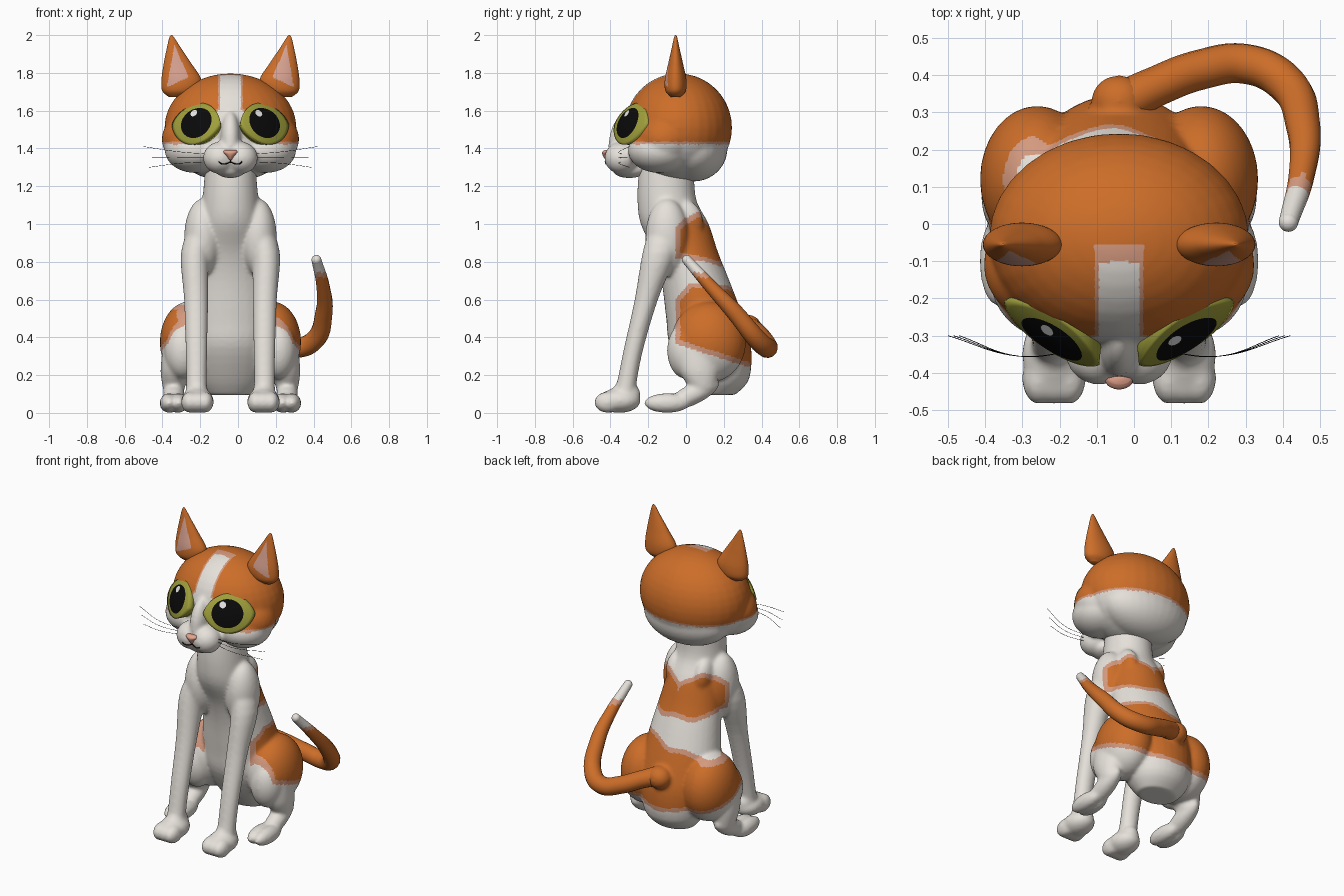
import bpy, bmesh, math
from mathutils import Vector, Matrix
from mathutils.bvhtree import BVHTree

if "Cube" in bpy.data.objects:
    bpy.data.objects.remove(bpy.data.objects["Cube"])

MID = -0.04  # x of the body's centre line


def material(name, color):
    m = bpy.data.materials.new(name)
    m.use_nodes = True
    m.diffuse_color = (*color, 1)
    bsdf = next(n for n in m.node_tree.nodes if n.type == 'BSDF_PRINCIPLED')
    bsdf.inputs["Base Color"].default_value = (*color, 1)
    bsdf.inputs["Roughness"].default_value = 0.7
    return m


white = material("white fur", (0.79, 0.75, 0.70))
orange = material("orange fur", (0.61, 0.155, 0.022))
blend = material("pale orange fur edge", (0.66, 0.32, 0.21))
ear_pink = material("ear pink", (0.68, 0.36, 0.28))
nose_pink = material("nose pink", (0.76, 0.36, 0.26))
olive = material("olive iris", (0.35, 0.35, 0.045))
black = material("black", (0.003, 0.003, 0.003))
glint = material("eye glint", (0.85, 0.85, 0.85))
FUR = [white, orange, blend]


def ball(bm, x, y, z, rx, ry, rz, tilt=0):
    mat = (Matrix.Translation((MID + x, y, z)) @ Matrix.Rotation(tilt, 4, 'X')
           @ Matrix.Diagonal((rx, ry, rz, 1)))
    bmesh.ops.create_uvsphere(bm, u_segments=32, v_segments=20, radius=1, matrix=mat)


def loft(bm, rings, side=1, n=32, steps=4):
    """Closed shape smoothly through level elliptical rings (x, y, z, rx, ry)."""
    rings = [Vector(r) for r in rings]
    path = []
    for i in range(len(rings) - 1):
        b, c = rings[i], rings[i + 1]
        a, d = rings[max(i - 1, 0)], rings[min(i + 2, len(rings) - 1)]
        for k in range(steps):
            t = k / steps
            path.append(b + .5 * t * (c - a + t * (2 * a - 5 * b + 4 * c - d
                                                   + t * (3 * b - 3 * c + d - a))))
    path.append(rings[-1])
    loops = []
    for x, y, z, rx, ry in path:
        angles = [2 * math.pi * i / n for i in range(n)]
        loops.append([bm.verts.new((MID + side * x + rx * math.cos(a), y + ry * math.sin(a), z))
                      for a in angles])
    for a, b in zip(loops, loops[1:]):
        for i in range(n):
            bm.faces.new((a[i], a[(i + 1) % n], b[(i + 1) % n], b[i]))
    bm.faces.new(loops[0])
    bm.faces.new(loops[-1])


def finish(name, source, mats, rule=None, modify=None):
    """Make the object, bake its modifiers and colour its faces by a rule."""
    if isinstance(source, bmesh.types.BMesh):
        bmesh.ops.recalc_face_normals(source, faces=source.faces)
        data = bpy.data.meshes.new(name)
        source.to_mesh(data)
        source.free()
    else:
        data = source
    obj = bpy.data.objects.new(name, data)
    bpy.context.collection.objects.link(obj)
    if modify:
        modify(obj)
    bpy.context.view_layer.update()
    dg = bpy.context.evaluated_depsgraph_get()
    mesh = bpy.data.meshes.new_from_object(obj.evaluated_get(dg))
    bpy.data.objects.remove(obj)
    obj = bpy.data.objects.new(name, mesh)
    bpy.context.collection.objects.link(obj)
    mesh.materials.clear()
    for m in mats:
        mesh.materials.append(m)
    for p in mesh.polygons:
        p.use_smooth = True
        p.material_index = rule(p.center, p.normal) if rule else 0
    return obj


def fuse(obj):
    r = obj.modifiers.new("fuse", 'REMESH')
    r.mode = 'VOXEL'
    r.voxel_size = 0.01
    s = obj.modifiers.new("soften", 'SMOOTH')
    s.factor = 0.5
    s.iterations = 10


def fur(d, edge):
    return 1 if d > 0 else 2 if d > -edge else 0


def tube(name, pts, radius, mats, rule=None, radii=None):
    curve = bpy.data.curves.new(name, 'CURVE')
    curve.dimensions = '3D'
    curve.bevel_depth = radius
    curve.bevel_resolution = 5
    curve.resolution_u = 10
    curve.use_fill_caps = True
    sp = curve.splines.new('BEZIER')
    sp.bezier_points.add(len(pts) - 1)
    for i, (bp, p) in enumerate(zip(sp.bezier_points, pts)):
        bp.co = p
        bp.handle_left_type = bp.handle_right_type = 'AUTO'
        bp.radius = radii[i] if radii else 1
    return finish(name, curve, mats, rule)


# Body, legs and paws fused into one skin
bm = bmesh.new()
loft(bm, [(0, .165, .095, .125, .095), (0, .17, .18, .19, .165), (0, .13, .35, .24, .215),
          (0, .10, .50, .245, .205), (0, .05, .70, .215, .18), (0, 0, .85, .19, .17),
          (0, -.06, 1.0, .17, .18), (0, -.10, 1.12, .15, .157),
          (0, -.105, 1.25, .138, .147), (0, -.10, 1.36, .13, .13)])
ball(bm, 0, .33, .45, .075, .07, .07)
for s in (-1, 1):
    ball(bm, s * .145, -.10, .93, .10, .115, .205)       # shoulder
    ball(bm, s * .10, .01, 1.02, .055, .08, .11, .3)     # shoulder blade
    loft(bm, [(.14, -.11, 1.02, .06, .07), (.187, -.14, .85, .075, .09),
              (.182, -.21, .60, .064, .062), (.18, -.275, .35, .058, .052),
              (.18, -.31, .18, .055, .052), (.18, -.33, .07, .06, .06)], s)
    ball(bm, s * .175, -.32, .095, .06, .08, .07)
    ball(bm, s * .175, -.35, .066, .086, .11, .066)      # front paw
    for toe in (.135, .175, .215):
        ball(bm, s * toe, -.415, .056, .046, .07, .056)
    ball(bm, s * .22, .12, .375, .154, .198, .215)       # thigh
    ball(bm, s * .25, 0, .33, .10, .10, .15)
    loft(bm, [(.27, .06, .34, .09, .12), (.295, .07, .22, .075, .105),
              (.30, .09, .13, .058, .07)], s)
    ball(bm, s * .30, .04, .10, .057, .15, .055, .45)    # raised heel
    for toe in (.275, .325):
        ball(bm, s * toe, -.10, .052, .05, .122, .052)   # hind paw


def body_paint(p, n):
    dx = p.x - MID
    front = p.y + .03 - max(0, .17 - abs(dx))
    wave = .01 * math.sin(p.x * 30)
    rump_top = .615 + .25 * dx + wave - p.z
    saddle_top = 1.05 - p.z
    rump = min(front, rump_top, .7 * (front + rump_top - .06), p.z - .375 + .32 * p.y)
    saddle = min(front, saddle_top, .7 * (front + saddle_top - .08), p.z - .83 + wave + .1 * p.y)
    return fur(max(rump, saddle), .027)


finish("body", bm, FUR, body_paint, fuse)

# Head with cheeks, muzzle and nose bridge
bm = bmesh.new()
ball(bm, 0, -.04, 1.51, .35, .284, .287)
ball(bm, 0, .04, 1.40, .29, .18, .175)
ball(bm, 0, -.30, 1.285, .08, .09, .042)
ball(bm, 0, -.33, 1.46, .052, .075, .14, -.25)
for s in (-1, 1):
    ball(bm, s * .192, -.11, 1.45, .172, .158, .145)
    ball(bm, s * .185, -.14, 1.39, .163, .168, .12)
    ball(bm, s * .055, -.342, 1.35, .09, .09, .085)


def head_paint(p, n):
    half = .056 + .9 * max(0, 1.61 - p.z)
    blaze = max(abs(p.x - MID) - half, (p.y + .09) * .35)
    return fur(min(p.z - 1.437, blaze - .012), .016)


head = finish("head", bm, FUR, head_paint, fuse)
skin = BVHTree.FromPolygons([v.co for v in head.data.vertices],
                            [p.vertices[:] for p in head.data.polygons])


def on_face(x, z):
    hit = skin.ray_cast(Vector((MID + x, -1, z)), Vector((0, 1, 0)))[0]
    return hit if hit else Vector((MID + x, -.4, z))


# Ears with pink inner faces
def ear_paint(p, n):
    x = abs(p.x - MID)
    inside = (n.y < -.2 and p.z > 1.73 + .45 * (.325 - x)
              and abs(x - .272 - (p.z - 1.75) * .12) < .06 * (1.95 - p.z) / .2)
    return 1 if inside else 0


for s, label in ((-1, "right"), (1, "left")):
    bm = bmesh.new()
    loft(bm, [(.28, -.055, 1.672, .045, .025), (.268, -.055, 1.705, .093, .054),
              (.260, -.055, 1.765, .105, .057), (.280, -.055, 1.85, .073, .039),
              (.299, -.055, 1.93, .038, .021), (.310, -.055, 1.985, .014, .009),
              (.312, -.055, 2.0, .003, .003)], s, 96, 12)
    finish(label + "_ear", bm, [orange, ear_pink], ear_paint)

# Almond eyes: a shallow dome of pupil and iris, with a skirt sunk into the head
for s, label in ((-1, "right"), (1, "left")):
    u = Vector((-s * .83, -.56, 0))
    flat = Vector((s * .56, -.83, 0))
    tilt = math.radians(22)
    v = Vector((0, 0, 1)) * math.cos(tilt) - flat * math.sin(tilt)
    n = flat * math.cos(tilt) + Vector((0, 0, 1)) * math.sin(tilt)
    centre = Vector((MID + s * .181, -.292, 1.53))

    def place(a, b, lift=0):
        t = min(1, (a / .155) ** 2 + (b / .12) ** 2)
        return centre + u * a + v * b + n * (.026 * (1 - t) + lift)

    bm = bmesh.new()
    N = 48
    loops = []
    for k in range(10):
        ring = []
        for i in range(N):
            c, q = math.cos(2 * math.pi * i / N), math.sin(2 * math.pi * i / N)
            pupil = Vector((.010 + .094 * c, .086 * q))
            rim = Vector((.154 * c, math.copysign(.119 * abs(q) ** 1.4, q)))
            w = pupil * ((k + 1) / 6) if k < 6 else pupil.lerp(rim, min(1, (k - 5) / 3))
            if k == 9:
                w = w * .8
            ring.append(bm.verts.new(place(w.x, w.y, -.07 if k == 9 else 0)))
        loops.append(ring)
    bm.faces.new(loops[0])
    for k in range(9):
        for i in range(N):
            j = (i + 1) % N
            f = bm.faces.new((loops[k][i], loops[k][j], loops[k + 1][j], loops[k + 1][i]))
            f.material_index = 1 if k >= 5 else 0
    bm.faces.new(loops[-1])
    inner = {tuple(round(e, 4) for e in f.calc_center_median())
             for f in bm.faces if f.material_index == 0}
    finish(label + "_eye", bm, [black, olive],
           lambda p, nn: 0 if tuple(round(e, 4) for e in p) in inner else 1)

    bm = bmesh.new()
    spot = [bm.verts.new(place(.012 + s * .026 + .02 * math.cos(a), .052 + .02 * math.sin(a), .003))
            for a in [2 * math.pi * i / 16 for i in range(16)]]
    bm.faces.new(spot if s < 0 else spot[::-1])
    finish(label + "_eye_glint", bm, [glint])

# Nose and mouth
bm = bmesh.new()
loft(bm, [(0, -.415, 1.34, .007, .012), (0, -.42, 1.36, .020, .02),
          (0, -.42, 1.38, .037, .024), (0, -.415, 1.392, .030, .015)])
finish("nose", bm, [nose_pink])
tube("mouth_line", [on_face(0, z) for z in (1.345, 1.335, 1.325)], .003, [black])
tube("mouth", [on_face(x, z) for x, z in ((-.062, 1.33), (-.05, 1.32), (-.02, 1.32), (0, 1.327),
                                          (.02, 1.32), (.05, 1.32), (.062, 1.33))], .0035, [black])

# Whiskers
for s, label in ((-1, "right"), (1, "left")):
    for k, (root, tip) in enumerate(((1.37, 1.41), (1.35, 1.355), (1.33, 1.30))):
        path = [(MID + s * .11, -.34, root), (MID + s * .27, -.355, root + .3 * (tip - root)),
                (MID + s * (.46 - .015 * k), -.30, tip)]
        tube(f"{label}_whisker_{k + 1}", path, .001, [black])

# Tail curling round to the left with a white tip
tube("tail", [(MID, .32, .46), (.06, .37, .425), (.18, .415, .375), (.30, .43, .345), (.40, .385, .38),
              (.455, .26, .53), (.45, .13, .67), (.415, .005, .81)],
     .054, FUR, lambda p, n: fur(.715 - p.z, .027), [1.1, 1, 1, 1, .98, .85, .65, .48])
bm = bmesh.new()
ball(bm, .455, .005, .81, .026, .026, .026)
finish("tail_tip", bm, [white])
